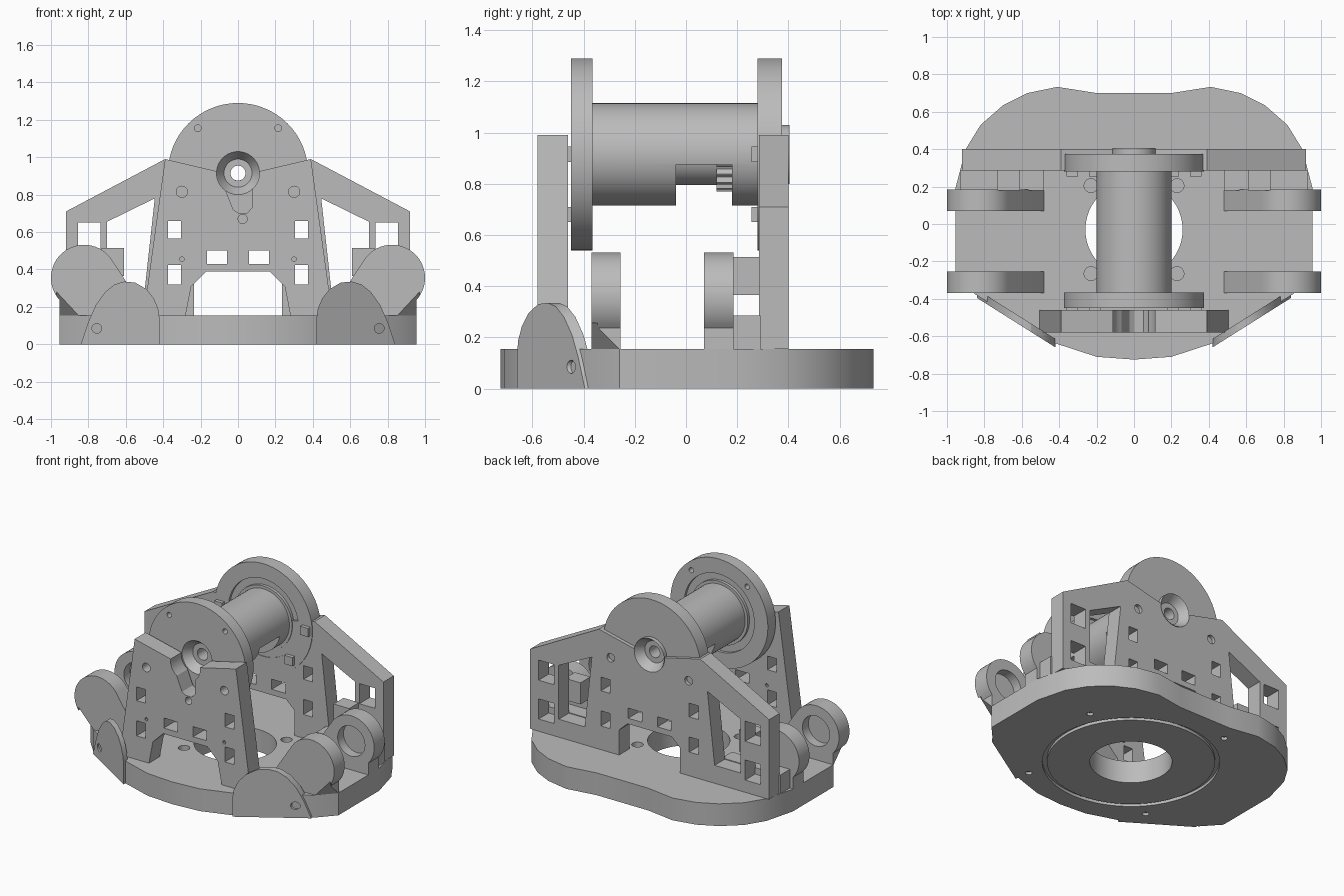
import bpy, bmesh
from math import cos, sin, pi, radians
from mathutils import Matrix

cube = bpy.data.objects.get("Cube")
if cube:
    bpy.data.objects.remove(cube)

grey = bpy.data.materials.new("light grey plastic")
grey.use_nodes = True
COL = (0.5, 0.5, 0.5, 1)
grey.diffuse_color = COL
grey.node_tree.nodes["Principled BSDF"].inputs["Base Color"].default_value = COL


def finish(ob):
    """Clean, colour and shade a mesh object."""
    bm = bmesh.new()
    bm.from_mesh(ob.data)
    bmesh.ops.remove_doubles(bm, verts=bm.verts, dist=1e-5)
    bmesh.ops.recalc_face_normals(bm, faces=bm.faces)
    bm.to_mesh(ob.data)
    bm.free()
    ob.data.materials.clear()
    ob.data.materials.append(grey)
    bpy.ops.object.select_all(action='DESELECT')
    ob.select_set(True)
    bpy.context.view_layer.objects.active = ob
    bpy.ops.object.shade_smooth_by_angle(angle=radians(25))
    return ob


def plate(name, loops, a, b, flat=False):
    """Extrude closed loops (inner ones are holes) from a to b along y, or z if flat."""
    cu = bpy.data.curves.new(name, 'CURVE')
    cu.dimensions = '2D'
    cu.fill_mode = 'BOTH'
    cu.extrude = (b - a) / 2
    for loop in loops:
        sp = cu.splines.new('POLY')
        sp.points.add(len(loop) - 1)
        for p, (u, v) in zip(sp.points, loop):
            p.co = (u, v, 0, 1)
        sp.use_cyclic_u = True
    tmp = bpy.data.objects.new(name, cu)
    bpy.context.collection.objects.link(tmp)
    me = bpy.data.meshes.new_from_object(
        tmp.evaluated_get(bpy.context.evaluated_depsgraph_get()))
    bpy.data.objects.remove(tmp)
    mid = (a + b) / 2
    me.transform(Matrix.Translation((0, 0, mid)) if flat else
                 Matrix.Translation((0, mid, 0)) @ Matrix.Rotation(pi / 2, 4, 'X'))
    ob = bpy.data.objects.new(name, me)
    bpy.context.collection.objects.link(ob)
    return finish(ob)


def bm_object(name, bm):
    me = bpy.data.meshes.new(name)
    bm.to_mesh(me)
    bm.free()
    ob = bpy.data.objects.new(name, me)
    bpy.context.collection.objects.link(ob)
    return finish(ob)


def box(name, x, y, z):
    bm = bmesh.new()
    size = [q[1] - q[0] for q in (x, y, z)]
    mid = [(q[1] + q[0]) / 2 for q in (x, y, z)]
    bmesh.ops.create_cube(bm, size=1, matrix=Matrix.Translation(mid) @ Matrix.Diagonal((*size, 1)))
    return bm_object(name, bm)


def lathe(name, profile, steps=64):
    """Spin a closed (radius, y) profile about the spool axis."""
    bm = bmesh.new()
    vs = [bm.verts.new((r, y, AXIS)) for r, y in profile]
    es = [bm.edges.new((vs[i - 1], vs[i])) for i in range(len(vs))]
    bmesh.ops.spin(bm, geom=vs + es, cent=(0, 0, AXIS), axis=(0, 1, 0),
                   angle=2 * pi, steps=steps, use_merge=True)
    return bm_object(name, bm)


def cut(ob, cutter):
    cutter.hide_render = True
    mod = ob.modifiers.new("cut", 'BOOLEAN')
    mod.operation, mod.solver, mod.object = 'DIFFERENCE', 'EXACT', cutter
    bpy.context.view_layer.update()
    ob.data = bpy.data.meshes.new_from_object(
        ob.evaluated_get(bpy.context.evaluated_depsgraph_get()))
    ob.modifiers.clear()
    bpy.data.objects.remove(cutter)
    return finish(ob)


def arc(u, v, r, a0=0, a1=360, n=32):
    k = n if a1 - a0 == 360 else n - 1
    return [(u + r * cos(radians(a0 + (a1 - a0) * i / k)),
             v + r * sin(radians(a0 + (a1 - a0) * i / k))) for i in range(n)]


def rect(u0, u1, v0, v1):
    return [(u0, v0), (u1, v0), (u1, v1), (u0, v1)]


def flip(loop):
    return [(-u, v) for u, v in reversed(loop)]


def both(*loops):
    return [q for p in loops for q in (p, flip(p))]


AXIS, TOP, CY = 0.915, 0.155, -0.03

# Base: lower layer carries the ring groove, upper layer the blind holes
half = [(0.2, -0.71), (0.43, -0.635), (0.85, -0.375), (0.955, -0.26), (0.955, 0.19),
        (0.9, 0.4), (0.82, 0.53), (0.7, 0.635), (0.57, 0.7), (0.41, 0.733), (0.2, 0.7)]
outline = [(0, -0.725)] + half + flip(half)
bore = arc(0, CY, 0.26, n=48)
screws = [arc(0.66 * cos(radians(a)), CY + 0.66 * sin(radians(a)), 0.022, n=12)
          for a in (27, 113, 222, 308)]
plate("base_lower", [outline, bore, arc(0, CY, 0.56, n=64), arc(0, CY, 0.53, n=64)] + screws,
      0, 0.02, flat=True)
plate("base_upper", [outline, bore] + both(arc(0.23, 0.205, 0.037, n=20),
      arc(0.23, -0.265, 0.037, n=20)), 0.02, TOP, flat=True)

# Windows shared by both uprights
windows = both(rect(0.305, 0.375, 0.565, 0.66), rect(0.305, 0.375, 0.32, 0.425),
               rect(0.06, 0.165, 0.43, 0.5), arc(0.3, 0.815, 0.03, n=20))

# Front tower with funnel-shaped axle slot
side = [(0.505, TOP), (0.39, 0.99), (0.113, 0.925)]
foot = [(0.17, 0.39), (0.25, 0.31), (0.28, TOP)]
slot = arc(0, AXIS, 0.115, -180, -125, 6) + [(-0.025, 0.72), (0, 0.703), (0.05, 0.703),
                                            (0.075, 0.73)] + arc(0, AXIS, 0.115, -48, 0, 6)
plate("front_tower", [side + slot[::-1] + flip(side) + flip(foot) + foot]
      + windows + both(arc(0.3, 0.455, 0.012, n=10)) + [arc(0.025, 0.67, 0.025, n=16)],
      -0.58, -0.46)

# Back wall with truss openings
side = [(0.92, TOP), (0.92, 0.71), (0.39, 0.99), (0.113, 0.925)]
foot = [(0.17, 0.39), (0.235, 0.33), (0.235, TOP)]
truss = [(0.445, 0.78), (0.5, 0.28), (0.7, 0.28), (0.7, 0.655)]
plate("back_wall", [side + arc(0, AXIS, 0.115, -180, 0, 16)[::-1] + flip(side) + flip(foot) + foot]
      + windows + both(truss, rect(0.735, 0.855, 0.51, 0.65), rect(0.735, 0.855, 0.24, 0.38)),
      0.285, 0.4)

# Spool: hollow drum with grooved flanges and countersunk ends
spool = lathe("spool", [
    (0.04, -0.39), (0.075, -0.39), (0.115, -0.45), (0.375, -0.45), (0.375, -0.365),
    (0.27, -0.365), (0.27, -0.385), (0.22, -0.385), (0.22, -0.365), (0.2, -0.365),
    (0.2, 0.28), (0.22, 0.28), (0.22, 0.3), (0.27, 0.3), (0.27, 0.28), (0.375, 0.28),
    (0.375, 0.375), (0.115, 0.375), (0.115, 0.405), (0.075, 0.345), (0.04, 0.345)])
cut(spool, box("drum_cutter", (-0.3, 0.3), (-0.04, 0.18), (0.6, 0.875)))
for s in (-1, 1):
    bm = bmesh.new()
    bmesh.ops.create_cone(bm, cap_ends=True, segments=16, radius1=0.018, radius2=0.018, depth=0.3,
                          matrix=Matrix.Translation((s * 0.215, -0.45, 1.155))
                          @ Matrix.Rotation(pi / 2, 4, 'X'))
    cut(spool, bm_object("flange_hole_cutter", bm))
lathe("inner_tube", [(0.04, -0.1), (0.12, -0.1), (0.12, 0.25), (0.04, 0.25)], 48)
teeth = [((0.145 if i % 4 < 2 else 0.125) * cos(pi * i / 40),
          AXIS + (0.145 if i % 4 < 2 else 0.125) * sin(pi * i / 40)) for i in range(80)]
plate("drive_gear", [teeth, arc(0, AXIS, 0.1)], 0.12, 0.18)

# Locking tabs on the flanges
for s in (-1, 1):
    for x, z in ((0.33, AXIS), (0.21, 0.68)):
        for y in ((-0.462, -0.45), (0.255, 0.285)):
            box("flange_tab", (s * x - 0.03, s * x + 0.03), y, (z - 0.03, z + 0.03))

# Clevis arms: each is a solid cheek plus a cheek with a round socket
head = [(0.48, TOP), (0.955, TOP)] + arc(0.823, 0.355, 0.177, -42, 145, 28)
socket = arc(0.823, 0.355, 0.105)
for s in (-1, 1):
    arm = head if s > 0 else flip(head)
    hole = socket if s > 0 else flip(socket)
    cheek = plate("front_arm_cheek", [arm], -0.37, -0.32)
    # Chamfer the outer front corner under the head
    bm = bmesh.new()
    for p in ((0.97, -0.39, 0.1), (0.97, -0.245, TOP), (0.835, -0.39, TOP), (0.97, -0.39, 0.3)):
        bm.verts.new((s * p[0], p[1], p[2]))
    bmesh.ops.convex_hull(bm, input=bm.verts)
    chamfer = bm_object("chamfer_cutter", bm)
    spare = chamfer.copy()
    spare.data = chamfer.data.copy()
    bpy.context.collection.objects.link(spare)
    cut(cheek, chamfer)
    cut(plate("front_arm_socket", [arm, hole], -0.32, -0.255), spare)
    plate("rear_arm_socket", [arm, hole], 0.07, 0.135)
    plate("rear_arm_cheek", [arm], 0.135, 0.185)
    # Braces joining the rear arm to the wall
    span = lambda a, b: (min(s * a, s * b), max(s * a, s * b))
    box("lower_brace", span(0.48, 0.93), (0.18, 0.29), (TOP, 0.285))
    box("upper_brace", span(0.61, 0.73), (0.18, 0.29), (0.365, 0.515))

# Slanted fins along the front edges of the base
fin = [(0.42, 0), (0.84, 0), (0.8, 0.12), (0.76, 0.21), (0.71, 0.28), (0.66, 0.32), (0.61, 0.335),
       (0.55, 0.33), (0.49, 0.295), (0.45, 0.245), (0.427, 0.19), (0.42, 0.14)]
pin = arc(0.755, 0.085, 0.026, n=16)
for s in (-1, 1):
    loops = [fin, pin] if s > 0 else [flip(fin), flip(pin)]
    ob = plate("front_fin", loops, -0.395, -0.35)
    for v in ob.data.vertices:
        v.co.y -= 0.63 * (0.84 - abs(v.co.x))
